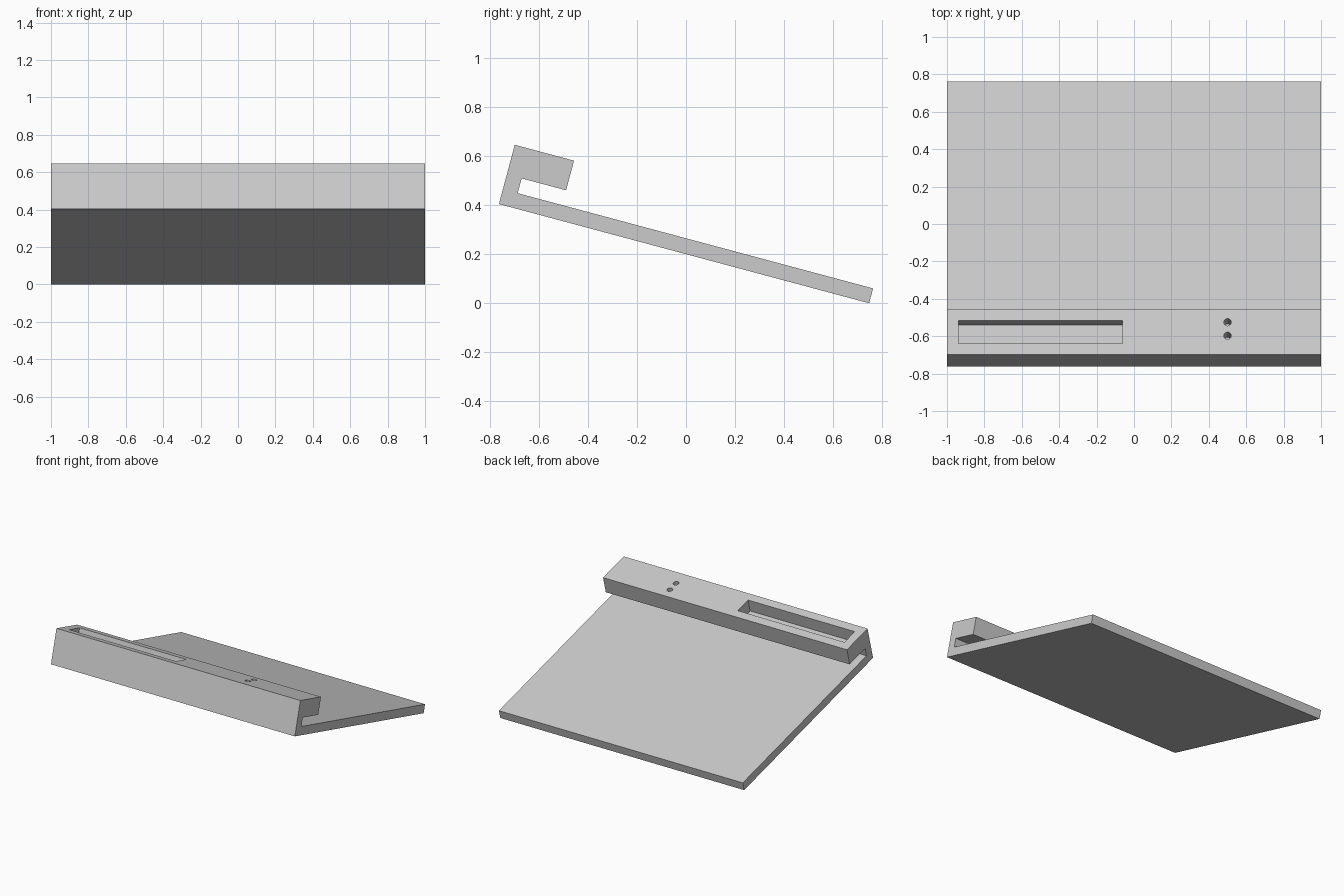
import bpy, bmesh
from math import radians, sin, cos
from mathutils import Matrix, Vector

cube = bpy.data.objects.get("Cube")
if cube:
    bpy.data.objects.remove(cube, do_unlink=True)

U = 1 / 16              # base module: wall thickness
TILT = radians(15)
LENGTH, HEIGHT = 25 * U, 4 * U

grey = bpy.data.materials.new("light grey")
color = (0.6, 0.6, 0.6, 1)
grey.use_nodes = True
grey.diffuse_color = color
grey.node_tree.nodes["Principled BSDF"].inputs["Base Color"].default_value = color

# Placement: back edge rests on the ground, front edge is raised
depth = LENGTH * cos(TILT) + U * sin(TILT)
place = Matrix.Translation((0, -depth / 2, LENGTH * sin(TILT))) @ Matrix.Rotation(-TILT, 4, 'X')


def add_object(name, bm):
    bmesh.ops.recalc_face_normals(bm, faces=bm.faces)
    mesh = bpy.data.meshes.new(name)
    bm.to_mesh(mesh)
    bm.free()
    mesh.materials.append(grey)
    obj = bpy.data.objects.new(name, mesh)
    bpy.context.collection.objects.link(obj)
    obj.matrix_world = place
    return obj


def cut(target, cutter):
    mod = target.modifiers.new("cut", 'BOOLEAN')
    mod.operation, mod.solver, mod.object = 'DIFFERENCE', 'EXACT', cutter
    cutter.hide_render = True
    bpy.context.view_layer.objects.active = target
    bpy.ops.object.modifier_apply(modifier=mod.name)
    bpy.data.objects.remove(cutter, do_unlink=True)


# Hooked profile (along the slope, across it) extruded over the full width
profile = [(0, 0), (25, 0), (25, 1), (1, 1), (1, 2), (4, 2), (4, 4), (0, 4)]
bm = bmesh.new()
face = bm.faces.new([bm.verts.new((-1, a * U, b * U)) for a, b in profile])
ext = bmesh.ops.extrude_face_region(bm, geom=[face])
bmesh.ops.translate(bm, vec=(2, 0, 0),
                    verts=[v for v in ext["geom"] if isinstance(v, bmesh.types.BMVert)])
stand = add_object("tilted_stand", bm)

# Long tray sunk into the top of the front bar
bm = bmesh.new()
bmesh.ops.create_cube(bm, size=1, matrix=Matrix.Translation((-0.5, 2 * U, HEIGHT)) @
                      Matrix.Diagonal((14 * U, 2 * U, 3 * U, 1)))
cut(stand, add_object("tray_cutter", bm))

# Two small round holes
for y in (0.104, 0.179):
    bm = bmesh.new()
    bmesh.ops.create_cone(bm, cap_ends=True, segments=24, radius1=0.02, radius2=0.02,
                          depth=0.22, matrix=Matrix.Translation((0.5, y, HEIGHT)))
    cut(stand, add_object("hole_cutter", bm))
